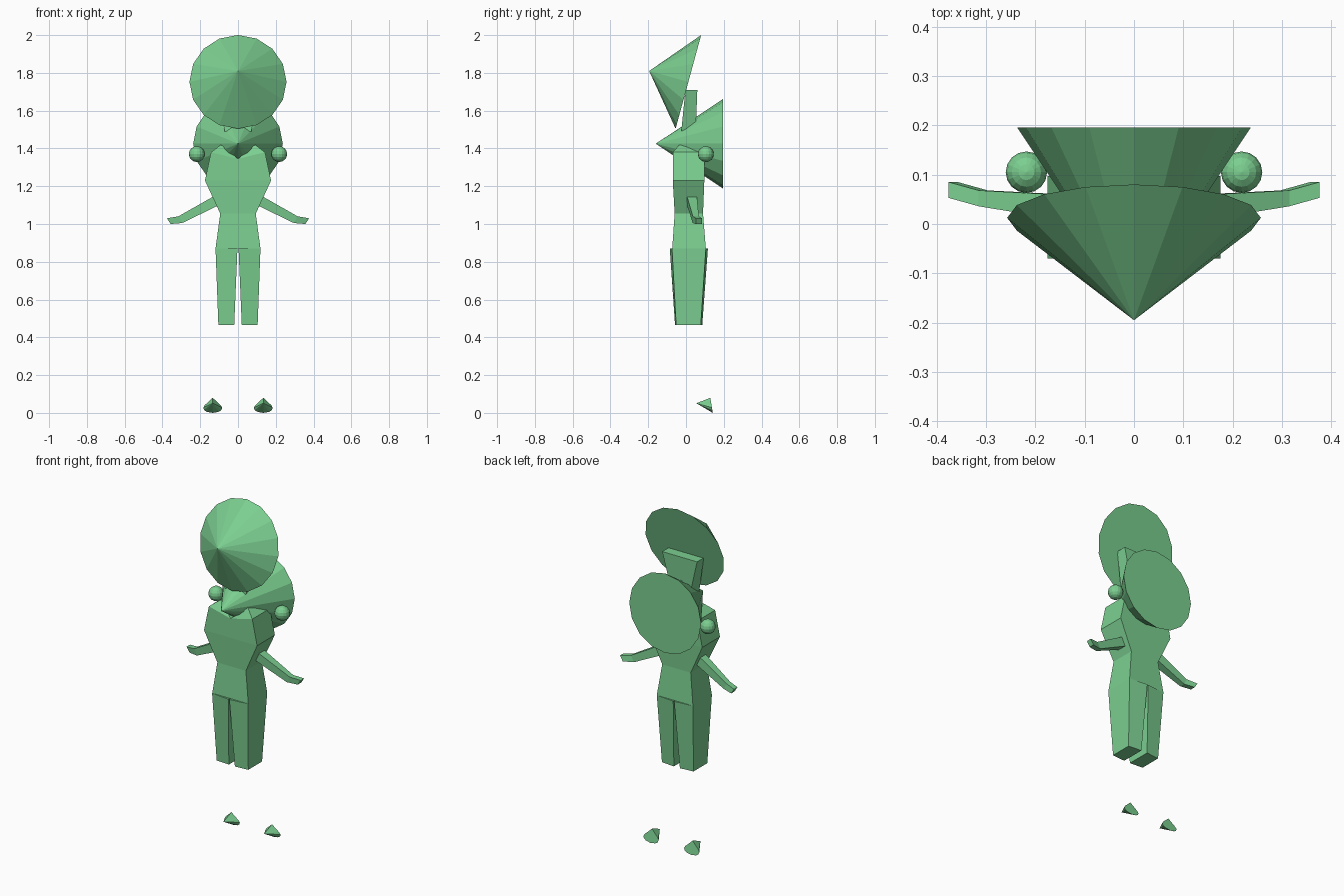
import bpy, bmesh, math
from mathutils import Vector

if "Cube" in bpy.data.objects:
    bpy.data.objects.remove(bpy.data.objects["Cube"])

green = bpy.data.materials.new("soft_green")
green.diffuse_color = (0.2, 0.62, 0.28, 1)
green.use_nodes = True
green.node_tree.nodes["Principled BSDF"].inputs["Base Color"].default_value = green.diffuse_color


def finish(name, bm):
    bmesh.ops.recalc_face_normals(bm, faces=bm.faces)
    mesh = bpy.data.meshes.new(name)
    bm.to_mesh(mesh)
    bm.free()
    mesh.materials.append(green)
    obj = bpy.data.objects.new(name, mesh)
    bpy.context.collection.objects.link(obj)
    return obj


def loft(name, rings, cap_end=True):
    """Skin a list of equal-length point rings and cap the ends."""
    bm = bmesh.new()
    rows = [[bm.verts.new(p) for p in r] for r in rings]
    for a, b in zip(rows, rows[1:]):
        for i in range(len(a)):
            j = (i + 1) % len(a)
            bm.faces.new((a[i], a[j], b[j], b[i]))
    bm.faces.new(rows[0])
    if cap_end:
        bm.faces.new(rows[-1])
    return finish(name, bm)


def spike(name, ring, apex):
    """Flat base outline joined to one tip."""
    bm = bmesh.new()
    vs = [bm.verts.new(p) for p in ring]
    tip = bm.verts.new(apex)
    bm.faces.new(vs)
    for i in range(len(vs)):
        bm.faces.new((vs[i], vs[(i + 1) % len(vs)], tip))
    return finish(name, bm)


def disc(centre, radius, up, n=16):
    c, u = Vector(centre), Vector(up).normalized()
    return [c + radius * (math.cos(t) * Vector((1, 0, 0)) + math.sin(t) * u)
            for t in (2 * math.pi * i / n for i in range(n))]


def rect(x0, x1, y0, y1, z):
    return [(x0, y0, z), (x1, y0, z), (x1, y1, z), (x0, y1, z)]


# Head cone, tilted, and chest cone pointing forward
spike("head_cone", disc((0, 0.0125, 1.7525), 0.257, (0, 0.135, 0.495)), (0, -0.195, 1.81))
spike("chest_cone", disc((0, 0.196, 1.425), 0.237, (0, 0, 1)), (0, -0.16, 1.425))

# Wedge behind the head
loft("neck_wedge", [
    [(-0.07, -0.025, 1.49), (0.07, -0.025, 1.49), (0.07, 0.053, 1.53), (-0.07, 0.053, 1.53)],
    rect(-0.115, 0.115, -0.003, 0.06, 1.71)])

# Torso with two peaked shoulders
bm = bmesh.new()
levels = [(0.119, -0.073, 0.105, 0.87), (0.094, -0.06, 0.09, 1.055),
          (0.175, -0.07, 0.097, 1.23), (0.143, -0.07, 0.097, 1.38)]
rows = []
for w, y0, y1, z in levels:
    zm = 1.345 if z > 1.3 else z
    rows.append([bm.verts.new(p) for p in (
        (-w, y0, z), (0, y0, zm), (w, y0, z), (w, y1, z), (0, y1, zm), (-w, y1, z))])
for a, b in zip(rows, rows[1:]):
    for i in range(6):
        j = (i + 1) % 6
        bm.faces.new((a[i], a[j], b[j], b[i]))
bm.faces.new(rows[0])
for sx, ids in ((-1, (0, 1, 4, 5)), (1, (1, 2, 3, 4))):
    peak = bm.verts.new((sx * 0.09, -0.035, 1.42))
    for k in range(4):
        a, b = rows[-1][ids[k]], rows[-1][ids[(k + 1) % 4]]
        bm.faces.new((a, b, peak))
finish("torso", bm)

for side, s in (("left", -1), ("right", 1)):
    def flip(ring):
        return [(s * x, y, z) for x, y, z in ring]

    # Tapered leg
    loft(side + "_leg", [
        flip([(0.003, -0.086, 0.87), (0.119, -0.074, 0.87), (0.119, 0.105, 0.87), (0.003, 0.116, 0.87)]),
        flip([(0.02, -0.058, 0.465), (0.104, -0.052, 0.465), (0.104, 0.078, 0.465), (0.02, 0.086, 0.465)])])

    # Bent arm: (top x, top z, bottom x, bottom z, front y, back y)
    path = [(0.085, 1.17, 0.06, 1.12, 0.0, 0.055), (0.128, 1.147, 0.1, 1.10, 0.005, 0.058),
            (0.315, 1.041, 0.296, 1.005, 0.036, 0.068), (0.376, 1.03, 0.357, 1.0, 0.053, 0.085)]
    loft(side + "_arm", [flip([(xt, y0, zt), (xt, y1, zt), (xb, y1, zb), (xb, y0, zb)])
                         for xt, zt, xb, zb, y0, y1 in path])

    # Shoulder ball
    bm = bmesh.new()
    bmesh.ops.create_uvsphere(bm, u_segments=16, v_segments=8, radius=0.042)
    bmesh.ops.translate(bm, verts=bm.verts, vec=(s * 0.218, 0.105, 1.37))
    finish(side + "_shoulder_ball", bm)

    # Foot: drop-shaped base, leaning back, with a forward tip
    half = [(0.021, 0.06), (0.042, 0.041), (0.05, 0.028), (0.046, 0.015), (0.03, 0.005)]
    outline = [(0, 0.08)] + half + [(0, 0.0)] + [(-x, z) for x, z in reversed(half)]
    spike(side + "_foot", [(s * 0.134 + x, 0.142 - 0.165 * z, z) for x, z in outline],
          (s * 0.134, 0.055, 0.051))
